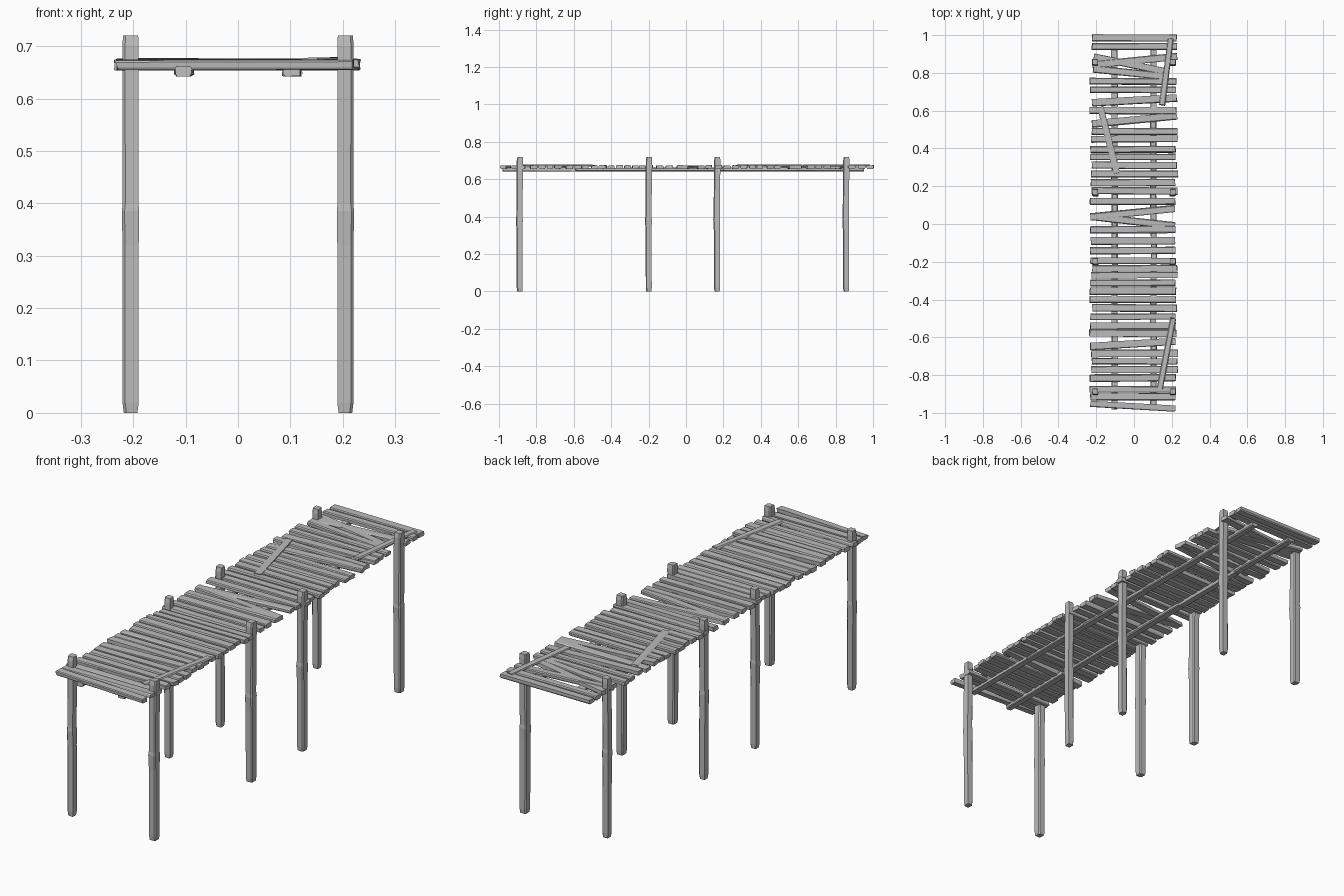
import bpy, bmesh, math, random
from mathutils import Matrix, Vector

random.seed(4)
if "Cube" in bpy.data.objects:
    bpy.data.objects.remove(bpy.data.objects["Cube"])

wood = bpy.data.materials.new("weathered grey wood")
wood.use_nodes = True
GREY = (0.5, 0.5, 0.5, 1)
wood.diffuse_color = GREY
wood.node_tree.nodes["Principled BSDF"].inputs["Base Color"].default_value = GREY


def finish(bm, name):
    bmesh.ops.recalc_face_normals(bm, faces=bm.faces)
    mesh = bpy.data.meshes.new(name)
    bm.to_mesh(mesh)
    bm.free()
    mesh.materials.append(wood)
    obj = bpy.data.objects.new(name, mesh)
    bpy.context.collection.objects.link(obj)
    return obj


def board(name, centre, size, yaw=0.0, rough=0.0015):
    """Rough-hewn board, long along x, with chipped edges."""
    bm = bmesh.new()
    bmesh.ops.create_cube(bm, size=1, matrix=Matrix.Diagonal((*size, 1)))
    long_edges = [e for e in bm.edges
                  if abs(e.verts[0].co.x - e.verts[1].co.x) > size[0] / 2]
    bmesh.ops.bevel(bm, geom=random.sample(long_edges, 3), offset=0.004,
                    segments=1, affect='EDGES')
    for v in bm.verts:
        v.co += Vector((random.uniform(-2, 2), random.uniform(-1, 1),
                        random.uniform(-0.7, 0.7))) * rough
    bm.transform(Matrix.Translation(centre) @ Matrix.Rotation(yaw, 4, 'Z'))
    return finish(bm, name)


def board_between(name, a, b, z, width, thick):
    a, b = Vector((*a, z)), Vector((*b, z))
    d = b - a
    return board(name, (a + b) / 2, (d.length, width, thick), math.atan2(d.y, d.x))


def post(name, x, y, side):
    """Square hewn post with cut corners and a chipped step halfway up."""
    bm = bmesh.new()
    rings = []
    # height, half width in x, half width in y, lean in y
    for z, hx, hy, lean in ((0, .013, .014, .001), (.02, .0155, .016, .001),
                            (.32, .0155, .016, 0), (.385, .0165, .0185, -.001),
                            (.40, .015, .0165, -.001), (.70, .0155, .017, .002),
                            (.72, .0145, .014, .003)):
        c = 0.005
        outline = ((-hx, -hy), (hx - c, -hy), (hx, c - hy),
                   (hx, hy), (c - hx, hy), (-hx, hy - c))
        rings.append([bm.verts.new((x + side * px, y + py + lean, z))
                      for px, py in outline])
    n = len(rings[0])
    for low, high in zip(rings, rings[1:]):
        for i in range(n):
            bm.faces.new((low[i], low[(i + 1) % n], high[(i + 1) % n], high[i]))
    bm.faces.new(rings[0][::-1])
    bm.faces.new(rings[-1])
    return finish(bm, name)


# Supporting posts in four pairs
for row, y in enumerate((-.89, -.2, .165, .855), 1):
    for side, word in ((-1, "right"), (1, "left")):
        post(f"{word}_post_{row}", side * .205, y, side)

# Stringers under the deck, in butted lengths
for side, word in ((-1, "right"), (1, "left")):
    x = side * .103
    for i, (y0, y1) in enumerate(((-.98, -.59), (-.59, -.2), (-.2, .2),
                                  (.2, .58), (.58, .95)), 1):
        shift = random.uniform(-.003, .003)
        board_between(f"{word}_stringer_{i}", (x + shift, y0), (x - shift, y1),
                      .652, .032, .019)

# Deck planks: evenly laid runs, plus crooked ones as (y, rise to the left)
planks = [(y, random.uniform(-.003, .003)) for y in (
    .985, .94, .755, .71, .6, .49, .45, .395, .355, .31, .265, .22, .175, .12,
    -.03, -.09, -.14, -.195, -.235, -.27, -.312, -.355, -.4, -.445, -.49,
    -.54, -.578, -.685, -.727, -.77, -.815, -.875, -.915)]
planks += [(.865, .045), (.845, -.08), (.8, -.04), (.655, .025), (.55, .042),
           (.06, .045), (.015, -.05), (-.635, .026), (-.965, -.026)]
for i, (y, rise) in enumerate(sorted(planks), 1):
    length = random.uniform(.445, .458)
    x = random.choice((-.006, .003))
    if abs(rise + .08) < .001 or rise == -.04:
        length, x = .39, -.02
    width = random.uniform(.033, .04)
    board(f"deck_plank_{i}", (x, y, random.uniform(.6635, .666)),
          (length, width, .019), math.atan2(rise, length))

# Loose boards lying on the deck
for i, (a, b) in enumerate((((.195, .98), (.148, .63)), ((-.178, .62), (-.092, .27)),
                            ((.208, -.5), (.137, -.87))), 1):
    board_between(f"loose_board_{i}", a, b, .673, .032, .01)
